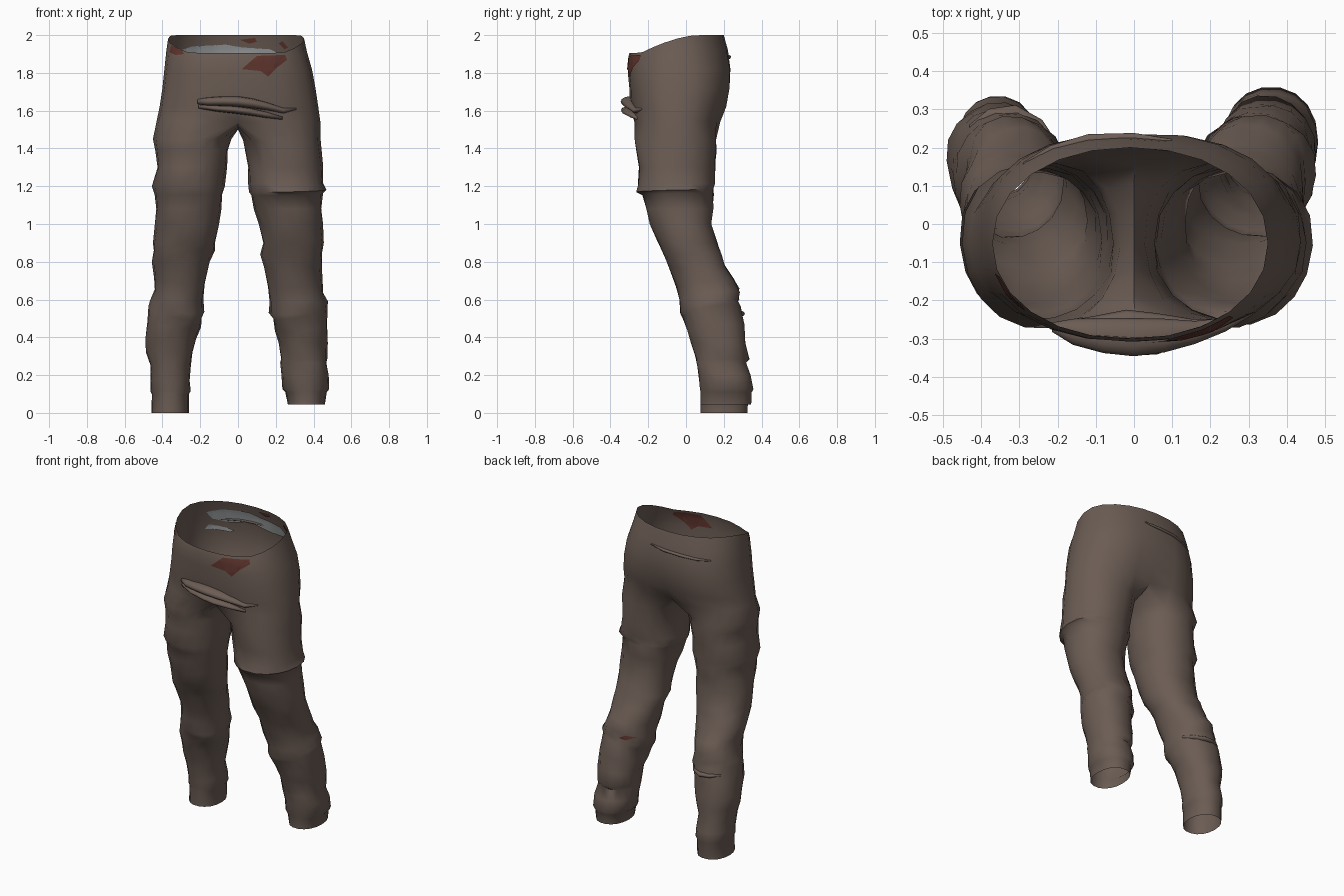
import bpy, bmesh, math
from mathutils import Vector
from mathutils.bvhtree import BVHTree


def material(name, rgb):
    m = bpy.data.materials.new(name)
    m.diffuse_color = (*rgb, 1)
    return m


CLOTH = material("brown_cloth", (0.148, 0.108, 0.089))
STAIN = material("red_brown_stain", (0.115, 0.035, 0.027))
LINING = material("grey_lining", (0.33, 0.34, 0.345))


def finish(name, bm, mat, angle=50):
    me = bpy.data.meshes.new(name)
    bm.to_mesh(me)
    ob = bpy.data.objects.new(name, me)
    bpy.context.collection.objects.link(ob)
    me.materials.append(mat)
    bpy.ops.object.select_all(action='DESELECT')
    ob.select_set(True)
    bpy.context.view_layer.objects.active = ob
    bpy.ops.object.shade_smooth_by_angle(angle=math.radians(angle))
    return ob


def spow(v, e):
    return math.copysign(abs(v) ** e, v)


def oval(x0, x1, y0, y1, a, e):
    """Point on a squarish oval filling the given box."""
    return ((x0 + x1) / 2 + (x1 - x0) / 2 * spow(math.cos(a), e),
            (y0 + y1) / 2 + (y1 - y0) / 2 * spow(math.sin(a), e))


def interp(table, z):
    for a, b in zip(table, table[1:]):
        if z >= b[0]:
            t = min(1, max(0, (z - a[0]) / (b[0] - a[0])))
            return [p + (q - p) * t for p, q in zip(a[1:], b[1:])]
    return table[-1][1:]


# hips: z, left, right, front, back, front dip, seam crease, roundness
HIPS = [(2.00, -.370, .350, -.300, .200, .095, 0, .95),
        (1.92, -.380, .365, -.308, .222, .050, 0, .90),
        (1.82, -.390, .392, -.308, .240, .020, .005, .85),
        (1.72, -.400, .410, -.300, .238, 0, .012, .83),
        (1.62, -.415, .425, -.295, .220, 0, .030, .83),
        (1.54, -.432, .436, -.280, .188, 0, .035, .85)]

# legs, front to back: z, front, back
DEPTH = [(1.44, -.270, .165), (1.30, -.252, .155), (1.20, -.254, .152),
         (1.175, -.262, .150), (1.160, -.234, .146), (1.00, -.190, .140),
         (.90, -.150, .165), (.80, -.100, .200), (.70, -.060, .250),
         (.62, -.035, .285), (.57, -.030, .278), (.50, -.010, .300),
         (.40, .020, .315), (.285, .052, .335), (.265, .055, .318),
         (.20, .068, .345), (.13, .070, .362), (.11, .076, .350),
         (0, .076, .345)]

# legs, side to side: z, inner, outer, slope of the ring
RIGHT = [(1.44, .028, .438, 0), (1.30, .050, .447, 0), (1.215, .058, .455, 0),
         (1.175, .058, .468, .01), (1.158, .066, .446, .01), (1.08, .088, .445, 0),
         (1.00, .110, .450, 0), (.90, .130, .450, 0), (.84, .122, .448, 0),
         (.77, .138, .444, 0), (.68, .155, .444, .03), (.61, .172, .455, .05),
         (.56, .162, .476, .06), (.535, .182, .470, .06), (.45, .200, .476, .03),
         (.37, .215, .475, 0), (.285, .226, .470, 0), (.265, .226, .470, 0),
         (.20, .230, .480, 0), (.125, .235, .482, 0), (.110, .250, .470, 0),
         (.045, .264, .460, 0)]
LEFT = [(1.45, .035, .450, 0), (1.39, .050, .434, 0), (1.30, .062, .430, 0),
        (1.20, .070, .456, 0), (1.155, .080, .437, 0), (1.08, .092, .437, 0),
        (1.00, .100, .440, 0), (.90, .118, .446, 0), (.86, .126, .450, 0),
        (.80, .150, .456, 0), (.70, .172, .440, .03), (.63, .188, .445, .05),
        (.565, .178, .465, .06), (.535, .188, .470, .06), (.47, .200, .484, .03),
        (.39, .222, .490, 0), (.32, .238, .484, 0), (.25, .252, .465, 0),
        (.17, .256, .463, 0), (.115, .250, .464, 0), (.100, .260, .456, 0),
        (0, .260, .458, 0)]

# trousers: hip rings, then the last ring splits along a crotch seam
bm = bmesh.new()
N = 24
rings = []
for z, x0, x1, y0, y1, dip, crease, e in HIPS:
    ring = []
    for i in range(N):
        a = -math.pi / 2 + 2 * math.pi * i / N
        x, y = oval(x0, x1, y0, y1, a, e)
        d = min(1, max(0, (.06 - y) / .30)) ** 1.6
        if i == 12 or (i == 0 and z < 1.6):
            y -= math.copysign(crease, y)
        ring.append(bm.verts.new((x, y, z - dip * d)))
    rings.append(ring)


def bridge(a, b):
    n = len(a)
    for i in range(n):
        bm.faces.new((a[i], a[(i + 1) % n], b[(i + 1) % n], b[i]))


for a, b in zip(rings, rings[1:]):
    bridge(a, b)
low = rings[-1]
seam = [bm.verts.new((0, y, z)) for y, z in
        ((.10, 1.515), (.04, 1.505), (-.04, 1.50), (-.12, 1.505), (-.19, 1.515))]

for s, rows in ((1, RIGHT), (-1, LEFT)):
    prev = [low[(s * i) % N] for i in range(13)] + seam
    for k, (z, xi, xo, slope) in enumerate(rows):
        y0, y1 = interp(DEPTH, z)
        if s < 0:
            y1 -= .018 * min(1, max(0, (.6 - z) / .4))
        ring = []
        for j in range(18):
            a = math.radians(-120 + 20 * j)
            x, y = oval(xi, xo, y0, y1, a, .92)
            tilt = slope * (.5 * math.cos(a) + .5 * math.sin(a))
            # light cloth wrinkles, fading out at the cuffs
            w = .005 * math.sin(3 * a + 2.1 * k) * min(1, max(0, (z - .12) * 4))
            x += w * math.cos(a)
            y += w * math.sin(a)
            ring.append(bm.verts.new((s * x, y, z + tilt)))
        bridge(prev, ring)
        prev = ring
bmesh.ops.recalc_face_normals(bm, faces=bm.faces)
bm.faces.ensure_lookup_table()
tree = BVHTree.FromBMesh(bm)
finish("trousers", bm, CLOTH, 60)
bm.free()


def hit(x, z, side):
    """Surface point seen along y from the front (-1) or back (1)."""
    return tree.ray_cast(Vector((x, 2 * side, z)), Vector((0, -side, 0)))[0]


def patch(name, outline, side, mat, offsets=(.005, -.005)):
    """Thin plate laid on the cloth, on one or both faces of it."""
    out = bmesh.new()
    for off in offsets:
        b = bmesh.new()
        b.faces.new([b.verts.new((x, 0, z)) for x, z in outline])
        bmesh.ops.triangulate(b, faces=b.faces)
        bmesh.ops.subdivide_edges(b, edges=b.edges, cuts=5, use_grid_fill=True)
        lost = []
        for v in b.verts:
            p = hit(v.co.x, v.co.z, side)
            # drop points that slip over the rim to the far side
            if p and (p.y - .03) * side > 0:
                v.co = p + Vector((0, side * off, 0))
            else:
                lost.append(v)
        bmesh.ops.delete(b, geom=lost, context='VERTS')
        me = bpy.data.meshes.new("part")
        b.to_mesh(me)
        out.from_mesh(me)
        bpy.data.meshes.remove(me)
        b.free()
    finish(name, out, mat)
    out.free()


# stains
patch("front_stain", [(.02, 1.82), (.09, 1.85), (.10, 1.89), (.25, 1.895), (.26, 1.87),
                      (.21, 1.83), (.16, 1.78), (.12, 1.81)], -1, STAIN)
patch("hip_stain", [(-.365, 1.91), (-.33, 1.895), (-.285, 1.90), (-.30, 1.925),
                    (-.35, 1.955)], -1, STAIN, (.005,))
patch("waist_stain", [(.01, 1.975), (.06, 1.955), (.10, 1.965), (.09, 1.985)], 1, STAIN, (-.006,))
patch("side_waist_stain", [(.215, 1.955), (.245, 1.925), (.265, 1.935), (.235, 1.968)],
      1, STAIN, (-.007,))
patch("knee_stain", [(.20, .605), (.25, .59), (.29, .60), (.25, .62)], 1, STAIN)

# worn lining inside the back of the waist
patch("waist_lining", [(-.31, 1.92), (-.29, 1.87), (-.20, 1.85), (-.05, 1.875), (.10, 1.85),
                       (.24, 1.865), (.22, 1.90), (.17, 1.925), (.02, 1.935), (-.06, 1.95),
                       (-.24, 1.94)], 1, LINING, (-.008,))
patch("lower_lining", [(-.33, 1.80), (-.20, 1.785), (-.17, 1.80), (-.24, 1.815), (-.31, 1.83)],
      1, LINING, (-.009,))


def fold(name, path, side):
    """Tapered roll of cloth lying on the surface: x, z, depth, height."""
    b = bmesh.new()
    prev = None
    for x, z, dy, dz in path:
        c = hit(x, z, side)
        ring = [b.verts.new(c + Vector((0, dy * math.cos(a), dz * math.sin(a))))
                for a in (2 * math.pi * i / 12 for i in range(12))]
        if prev:
            for i in range(12):
                b.faces.new((prev[i], prev[(i + 1) % 12], ring[(i + 1) % 12], ring[i]))
        else:
            b.faces.new(ring)
        prev = ring
    b.faces.new(prev)
    bmesh.ops.recalc_face_normals(b, faces=b.faces)
    finish(name, b, CLOTH, 80)
    b.free()


# rolled folds across the front, below the back of the waist and behind the knee
fold("front_fold_upper", [(-.215, 1.648, .012, .012), (-.16, 1.648, .034, .022),
                          (-.08, 1.650, .046, .026), (0, 1.648, .050, .028),
                          (.08, 1.638, .044, .026), (.16, 1.622, .030, .020),
                          (.24, 1.600, .018, .014), (.31, 1.61, .004, .004)], -1)
fold("front_fold_lower", [(-.21, 1.622, .012, .010), (-.12, 1.612, .040, .016),
                          (-.02, 1.605, .060, .020), (.06, 1.595, .054, .020),
                          (.15, 1.578, .030, .016), (.235, 1.56, .008, .008)], -1)
fold("back_fold", [(.10, 1.895, .004, .004), (0, 1.885, .012, .009),
                   (-.12, 1.88, .014, .009), (-.22, 1.87, .010, .008),
                   (-.29, 1.865, .004, .004)], 1)
fold("left_knee_fold", [(-.43, .535, .006, .006), (-.38, .53, .016, .012),
                        (-.31, .525, .020, .014), (-.24, .53, .016, .012),
                        (-.20, .54, .006, .006)], 1)
